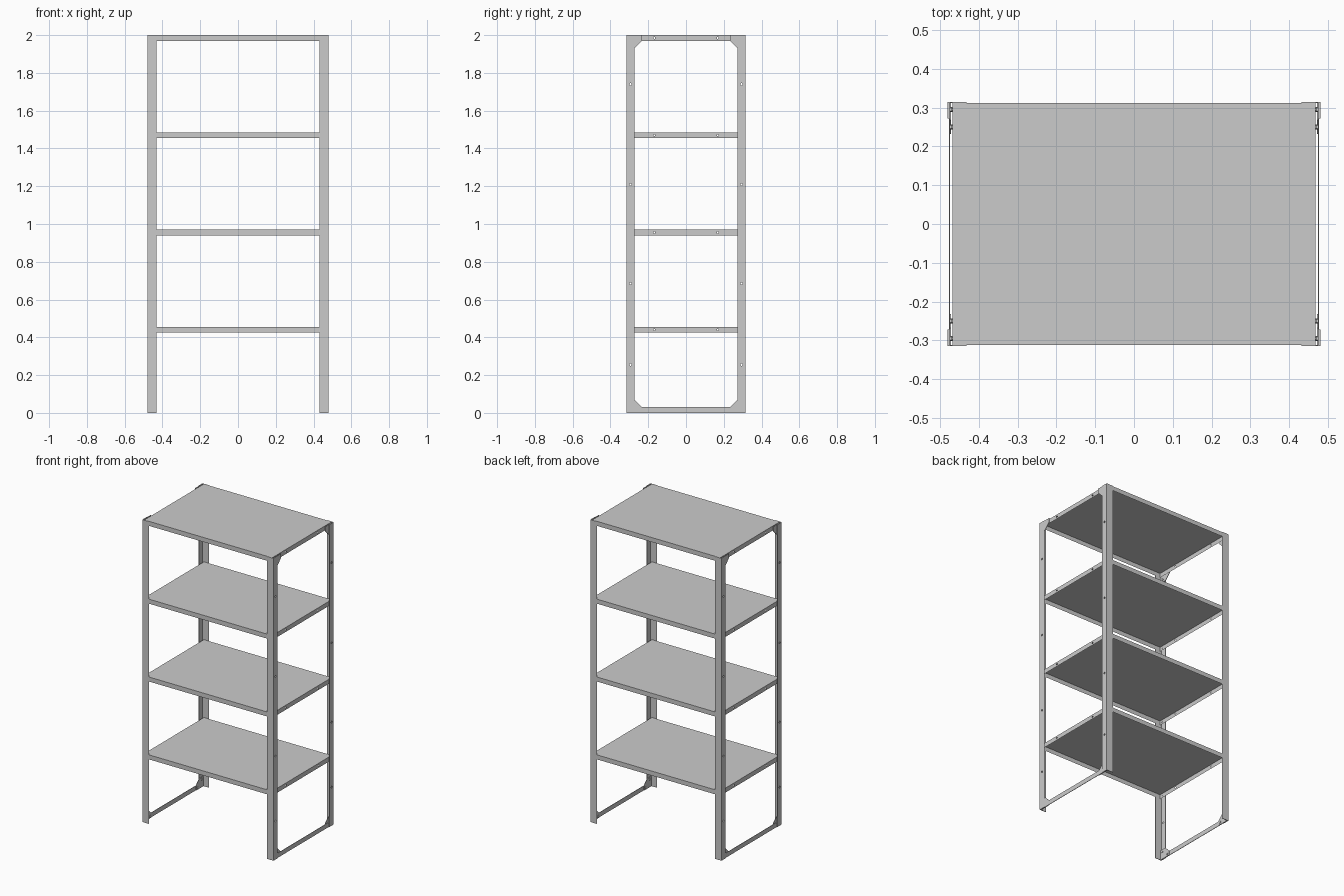
import bpy, bmesh
from math import pi
from mathutils import Matrix, Vector

if "Cube" in bpy.data.objects:
    bpy.data.objects.remove(bpy.data.objects["Cube"])

W, D, H = 0.48, 0.315, 2.0      # half width, half depth, height
T = 0.003                       # sheet thickness
LIP = 0.03
SHELF_TOPS = [2.0, 1.485, 0.97, 0.455]


def make_object(name, bm):
    bmesh.ops.recalc_face_normals(bm, faces=bm.faces[:])
    mesh = bpy.data.meshes.new(name)
    bm.to_mesh(mesh)
    bm.free()
    obj = bpy.data.objects.new(name, mesh)
    bpy.context.collection.objects.link(obj)
    return obj


def add_prism(bm, points, direction):
    face = bm.faces.new([bm.verts.new(p) for p in points])
    res = bmesh.ops.extrude_face_region(bm, geom=[face], use_keep_orig=True)
    moved = [v for v in res["geom"] if isinstance(v, bmesh.types.BMVert)]
    bmesh.ops.translate(bm, verts=moved, vec=Vector(direction))


def add_box(bm, lo, hi):
    lo, hi = Vector(lo), Vector(hi)
    bmesh.ops.create_cube(bm, size=1, matrix=Matrix.Translation((lo + hi) / 2)
                          @ Matrix.Diagonal((*(hi - lo), 1)))


def add_rod(bm, x, y, z, radius, length, sides):
    bmesh.ops.create_cone(bm, cap_ends=True, segments=sides, radius1=radius,
                          radius2=radius, depth=length,
                          matrix=Matrix.Translation((x, y, z)) @ Matrix.Rotation(pi / 2, 4, 'Y'))


def mirror(obj, x=True, y=True):
    mod = obj.modifiers.new("mirror", 'MIRROR')
    mod.use_axis = (x, y, False)
    mod.use_mirror_merge = False


def drill(obj, name, centres, radius, length):
    bm = bmesh.new()
    for c in centres:
        add_rod(bm, *c, radius, length, 12)
    cutter = make_object(name, bm)
    cutter.hide_render = True
    cutter.display_type = 'WIRE'
    mod = obj.modifiers.new("holes", 'BOOLEAN')
    mod.operation = 'DIFFERENCE'
    mod.solver = 'EXACT'
    mod.object = cutter
    # Bake the holes in so the cutter can be removed
    deps = bpy.context.evaluated_depsgraph_get()
    obj.data = bpy.data.meshes.new_from_object(obj.evaluated_get(deps))
    obj.modifiers.clear()
    bpy.data.objects.remove(cutter)


# Angle-section corner posts
bm = bmesh.new()
profile = [(W, D), (W, 0.272), (W - T, 0.272), (W - T, D - T), (0.432, D - T), (0.432, D)]
add_prism(bm, [(x, y, 0) for x, y in profile], (0, 0, H))
posts = make_object("corner_posts", bm)
drill(posts, "post_hole_cutter", [(W, 0.294, z) for z in (0.255, 0.685, 1.21, 1.74)], 0.006, 0.02)
mirror(posts)

# Shelves: shallow trays with the lip turned downward
sx, sy = 0.468, D - T - 0.0005
for i, top in enumerate(SHELF_TOPS):
    bm = bmesh.new()
    add_box(bm, (-sx, -sy, top - LIP), (sx, sy, top))
    bottom = min(bm.faces, key=lambda f: f.calc_center_median().z)
    bmesh.ops.inset_region(bm, faces=[bottom], thickness=T)
    bmesh.ops.translate(bm, verts=bottom.verts[:], vec=(0, 0, LIP - T))
    shelf = make_object(f"shelf_{i + 1}", bm)
    drill(shelf, "shelf_hole_cutter", [(0, y, top - LIP / 2) for y in (-0.168, 0.168)], 0.005, 1.2)

# Foot bars joining the posts on each side
bm = bmesh.new()
add_box(bm, (W - 2 * T, -D + T, 0), (W - T, D - T, LIP))
mirror(make_object("foot_bars", bm), y=False)

# Chamfered gusset plates and their bolts at the top and bottom corners
plates, bolts = bmesh.new(), bmesh.new()
outline = [(D - T, 0), (0.232, 0), (0.232, 0.03), (0.268, 0.066), (D - T, 0.066)]
for place, x0, z_of in (("bottom", W - 3 * T, lambda h: h), ("top", W - 2 * T, lambda h: H - h)):
    add_prism(plates, [(x0, y, z_of(h)) for y, h in outline], (T, 0, 0))
    for y, h in ((0.25, 0.015), (0.295, 0.05)):
        add_rod(bolts, x0 - 0.002, y, z_of(h), 0.007, 0.005, 6)
mirror(make_object("corner_gussets", plates))
mirror(make_object("gusset_bolts", bolts))

# Small bolts holding each shelf to the posts
bm = bmesh.new()
for top in SHELF_TOPS[1:]:
    add_rod(bm, 0.472, 0.295, top - LIP / 2, 0.006, 0.012, 6)
mirror(make_object("shelf_bolts", bm))
